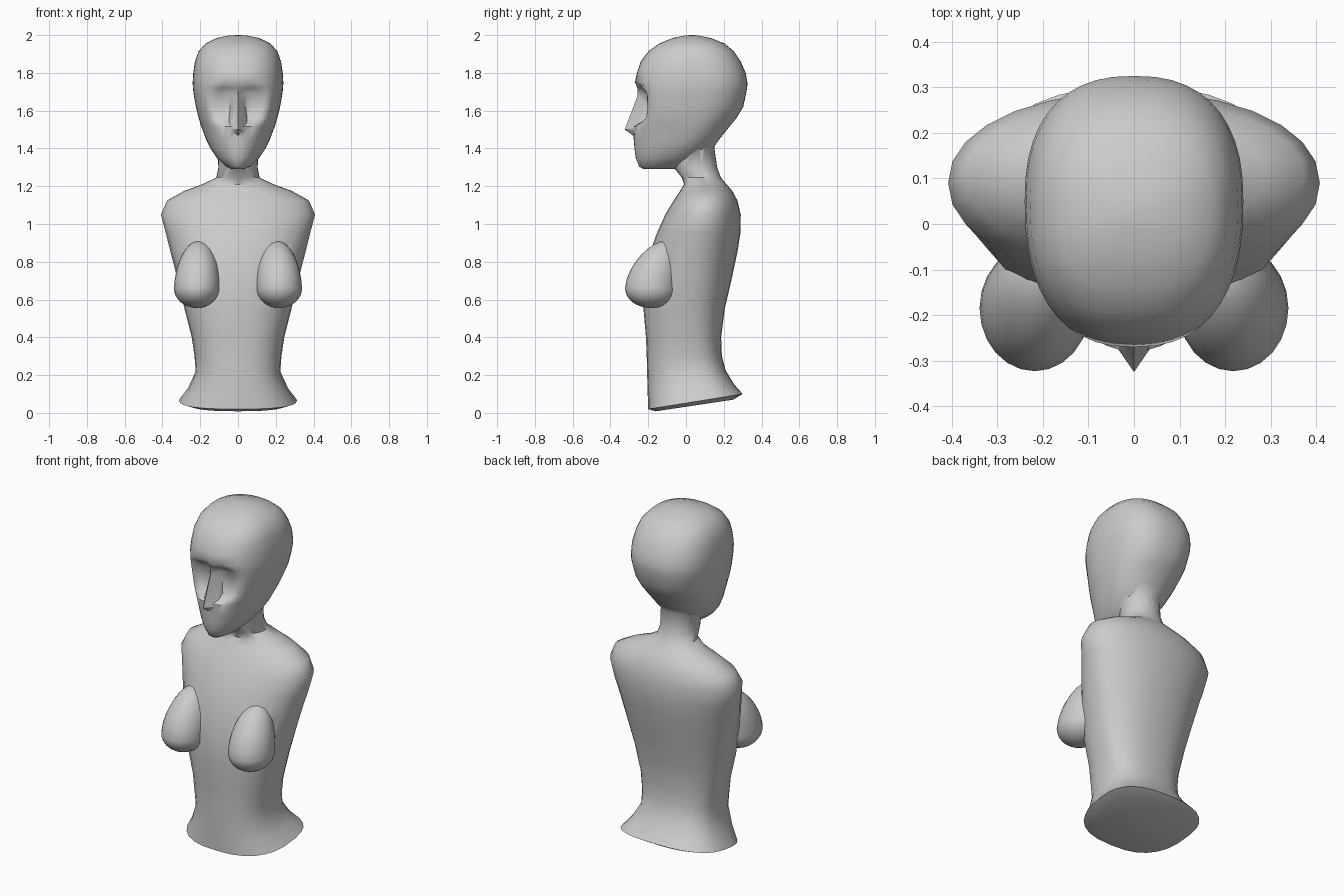
import bpy, bmesh, math


def new_object(name, bm):
    bmesh.ops.recalc_face_normals(bm, faces=bm.faces)
    mesh = bpy.data.meshes.new(name)
    bm.to_mesh(mesh)
    bm.free()
    ob = bpy.data.objects.new(name, mesh)
    bpy.context.collection.objects.link(ob)
    return ob


def loft(name, rings, segs, shape=None):
    """Rings: z, half width, front y, back y, widest y, squareness, tilt."""
    bm = bmesh.new()
    loops = []
    for z, hw, yf, yb, yc, n, tilt in rings:
        loop = []
        for i in range(segs):
            t = -math.pi / 2 + 2 * math.pi * i / segs
            c, s = math.cos(t), math.sin(t)
            x = hw * math.copysign(abs(c) ** (2 / n), c)
            y = yc + (yb - yc if s > 0 else yc - yf) * math.copysign(abs(s) ** (2 / n), s)
            if shape:
                y = shape(x, y, z)
            loop.append(bm.verts.new((x, y, z + tilt * (y - 0.05))))
        loops.append(loop)
    for a, b in zip(loops, loops[1:]):
        for i in range(segs):
            j = (i + 1) % segs
            bm.faces.new((a[i], a[j], b[j], b[i]))
    bm.faces.new(loops[0])
    bm.faces.new(loops[-1])
    return new_object(name, bm)


# torso and neck
bust = loft("bust", [
    (0.040, 0.255, -0.16, 0.25, 0.07, 2.4, 0.15),
    (0.060, 0.312, -0.20, 0.30, 0.09, 2.6, 0.16),
    (0.130, 0.265, -0.203, 0.255, 0.06, 2.5, 0.10),
    (0.220, 0.224, -0.206, 0.210, 0.03, 2.5, 0.03),
    (0.300, 0.230, -0.208, 0.190, 0.02, 2.5, 0),
    (0.400, 0.245, -0.212, 0.186, 0.02, 2.4, 0),
    (0.550, 0.283, -0.225, 0.205, 0.02, 2.3, 0),
    (0.700, 0.318, -0.220, 0.240, 0.04, 2.2, 0),
    (0.850, 0.357, -0.190, 0.272, 0.06, 2.1, 0),
    (0.950, 0.382, -0.155, 0.288, 0.08, 2.1, 0),
    (1.050, 0.408, -0.110, 0.290, 0.09, 2.1, 0),
    (1.125, 0.375, -0.065, 0.272, 0.10, 2.1, 0),
    (1.175, 0.285, -0.032, 0.245, 0.11, 2.0, 0),
    (1.210, 0.190, -0.010, 0.215, 0.11, 2.0, 0),
    (1.245, 0.115, -0.022, 0.185, 0.09, 2.0, 0),
    (1.300, 0.104, -0.065, 0.165, 0.06, 2.0, 0),
    (1.420, 0.110, -0.080, 0.148, 0.05, 2.0, 0)], 28)


# face: flat eye recesses either side of the nose bridge
RECESS = {1.72: -0.232, 1.69: -0.208, 1.62: -0.203, 1.56: -0.212, 1.54: -0.235}


def face_shape(x, y, z):
    if z in RECESS:
        limit = RECESS[z] if abs(x) > 0.022 else -0.258
        return max(y, limit)
    return y


head = loft("head", [
    (1.290, 0.030, -0.225, -0.06, -0.15, 2.0, 0),
    (1.305, 0.066, -0.248, 0.00, -0.12, 2.0, 0),
    (1.350, 0.112, -0.266, 0.08, -0.07, 2.0, 0),
    (1.400, 0.146, -0.273, 0.142, -0.03, 2.0, 0),
    (1.450, 0.170, -0.277, 0.178, 0.01, 2.05, 0),
    (1.515, 0.194, -0.279, 0.230, 0.03, 2.15, 0),
    (1.54, 0.202, -0.276, 0.250, 0.03, 2.2, 0),
    (1.56, 0.208, -0.274, 0.267, 0.03, 2.25, 0),
    (1.62, 0.223, -0.272, 0.303, 0.04, 2.35, 0),
    (1.69, 0.235, -0.272, 0.318, 0.05, 2.4, 0),
    (1.72, 0.239, -0.271, 0.324, 0.05, 2.4, 0),
    (1.750, 0.240, -0.270, 0.325, 0.05, 2.4, 0),
    (1.800, 0.237, -0.260, 0.316, 0.05, 2.4, 0),
    (1.860, 0.228, -0.240, 0.290, 0.04, 2.4, 0),
    (1.915, 0.208, -0.198, 0.253, 0.04, 2.4, 0),
    (1.955, 0.172, -0.143, 0.205, 0.03, 2.4, 0),
    (1.985, 0.112, -0.070, 0.130, 0.03, 2.3, 0),
    (1.997, 0.050, -0.010, 0.070, 0.03, 2.2, 0),
    (2.000, 0.010, 0.020, 0.040, 0.03, 2.0, 0)], 44, face_shape)

# nose wedge
bm = bmesh.new()
for p in [(0, -0.252, 1.69), (0, -0.325, 1.50), (0, -0.262, 1.455)]:
    bm.verts.new(p)
for s in (-1, 1):
    for p in [(0.03, -0.19, 1.71), (0.055, -0.20, 1.54), (0.048, -0.255, 1.50), (0.02, -0.19, 1.46)]:
        bm.verts.new((s * p[0], p[1], p[2]))
bmesh.ops.convex_hull(bm, input=bm.verts)
parts = [head, new_object("nose", bm)]

# breasts: spheres drawn out upward and back into the chest
for side, s in (("left", 1), ("right", -1)):
    bm = bmesh.new()
    bmesh.ops.create_uvsphere(bm, u_segments=24, v_segments=16, radius=1)
    for v in bm.verts:
        x, y, z = v.co
        up = max(z, 0)
        v.co = (s * (0.218 + 0.121 * x - 0.01 * up),
                -0.185 + 0.138 * y + 0.075 * up ** 1.5,
                0.66 + (0.25 * z if z > 0 else 0.105 * z))
    parts.append(new_object(side + "_breast", bm))

# merge all parts into one skin
bpy.context.view_layer.objects.active = bust
for part in parts:
    mod = bust.modifiers.new("join", 'BOOLEAN')
    mod.operation = 'UNION'
    mod.solver = 'EXACT'
    mod.object = part
    bpy.ops.object.modifier_apply(modifier=mod.name)
    bpy.data.objects.remove(part)

bpy.ops.object.select_all(action='DESELECT')
bust.select_set(True)
bpy.ops.object.shade_smooth_by_angle(angle=math.radians(50))
